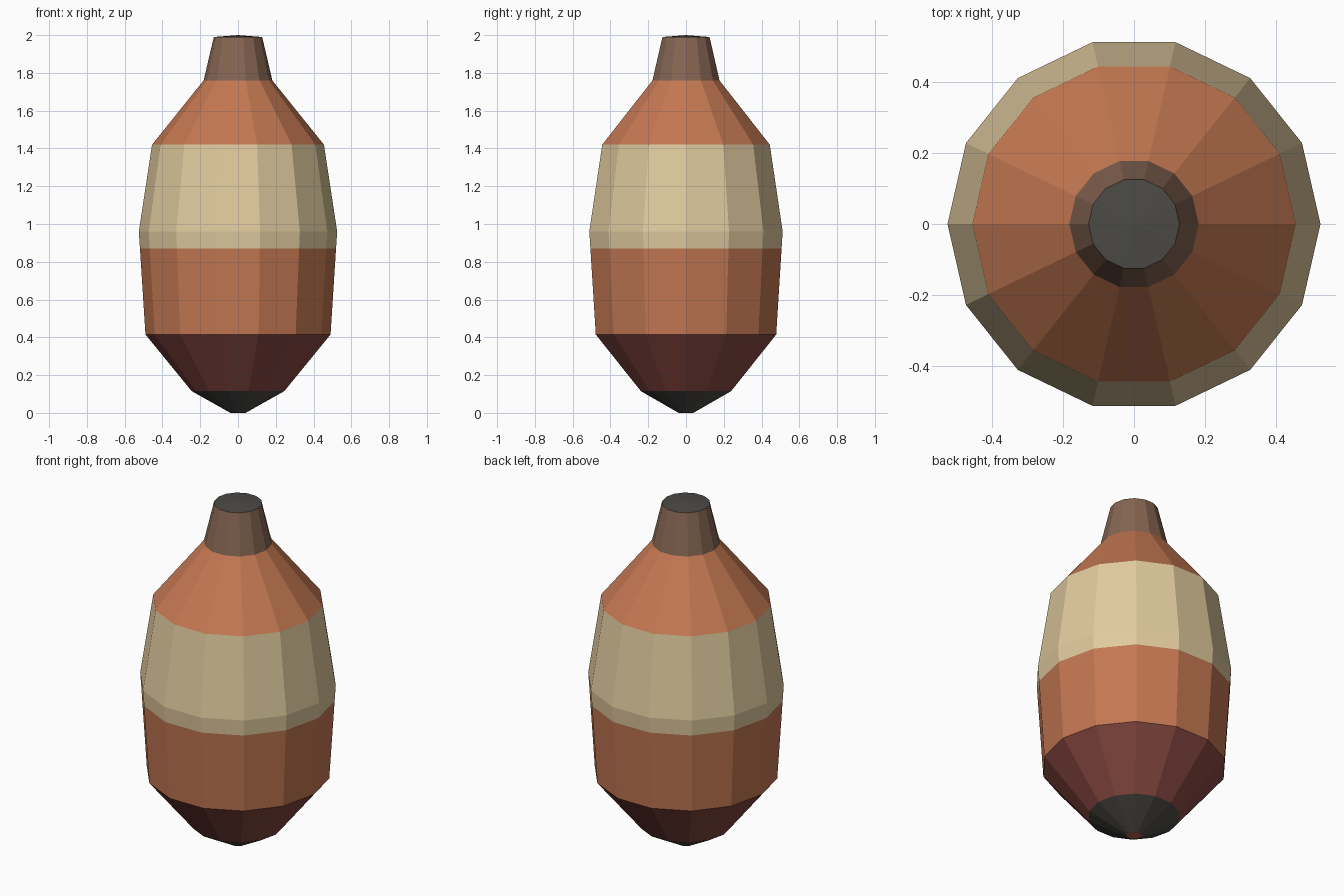
import bpy
import bmesh
from math import cos, sin, tau

SIDES = 14

cube = bpy.data.objects.get("Cube")
if cube:
    bpy.data.objects.remove(cube, do_unlink=True)


def linear(c):
    return c / 12.92 if c <= 0.04045 else ((c + 0.055) / 1.055) ** 2.4


def material(name, hex_colour):
    rgb = [linear(int(hex_colour[i:i + 2], 16) / 255) for i in (0, 2, 4)]
    mat = bpy.data.materials.new(name)
    mat.use_nodes = True
    mat.diffuse_color = (*rgb, 1)
    bsdf = mat.node_tree.nodes["Principled BSDF"]
    bsdf.inputs["Base Color"].default_value = (*rgb, 1)
    bsdf.inputs["Roughness"].default_value = 0.8
    return mat


def lathe(name, profile, mat):
    """Revolve a bottom-to-top (radius, height) profile; radius 0 is a point."""
    bm = bmesh.new()
    rings = []
    for r, z in profile:
        count = SIDES if r else 1
        rings.append([bm.verts.new((r * cos(tau * i / SIDES), r * sin(tau * i / SIDES), z))
                      for i in range(count)])
    for low, high in zip(rings, rings[1:]):
        for i in range(SIDES):
            j = (i + 1) % SIDES
            corners = [low[i % len(low)], low[j % len(low)],
                       high[j % len(high)], high[i % len(high)]]
            bm.faces.new(list(dict.fromkeys(corners)))
    mesh = bpy.data.meshes.new(name)
    bm.to_mesh(mesh)
    bm.free()
    mesh.materials.append(mat)
    obj = bpy.data.objects.new(name, mesh)
    bpy.context.collection.objects.link(obj)
    return obj


terracotta = material("terracotta", "C47852")
cream = material("cream", "E0CA9E")
maroon = material("maroon", "85473F")
charcoal = material("charcoal", "4C4A45")
brown = material("brown", "856552")
red = material("red", "B4604E")

# Closed underside and pointed base
lathe("base_disc", [(0, 0), (0.04, 0)], red)
lathe("base_tip", [(0.04, 0), (0.245, 0.115)], charcoal)
lathe("lower_taper", [(0.245, 0.115), (0.49, 0.415)], maroon)

# Body bands
lathe("lower_body", [(0.49, 0.415), (0.519, 0.87)], terracotta)
lathe("middle_band", [(0.519, 0.87), (0.525, 0.96), (0.455, 1.42)], cream)
lathe("shoulder", [(0.455, 1.42), (0.182, 1.76)], terracotta)

# Neck and its cap
lathe("neck", [(0.182, 1.76), (0.128, 1.99)], brown)
lathe("neck_cap", [(0.128, 1.99), (0, 2.0)], charcoal)
